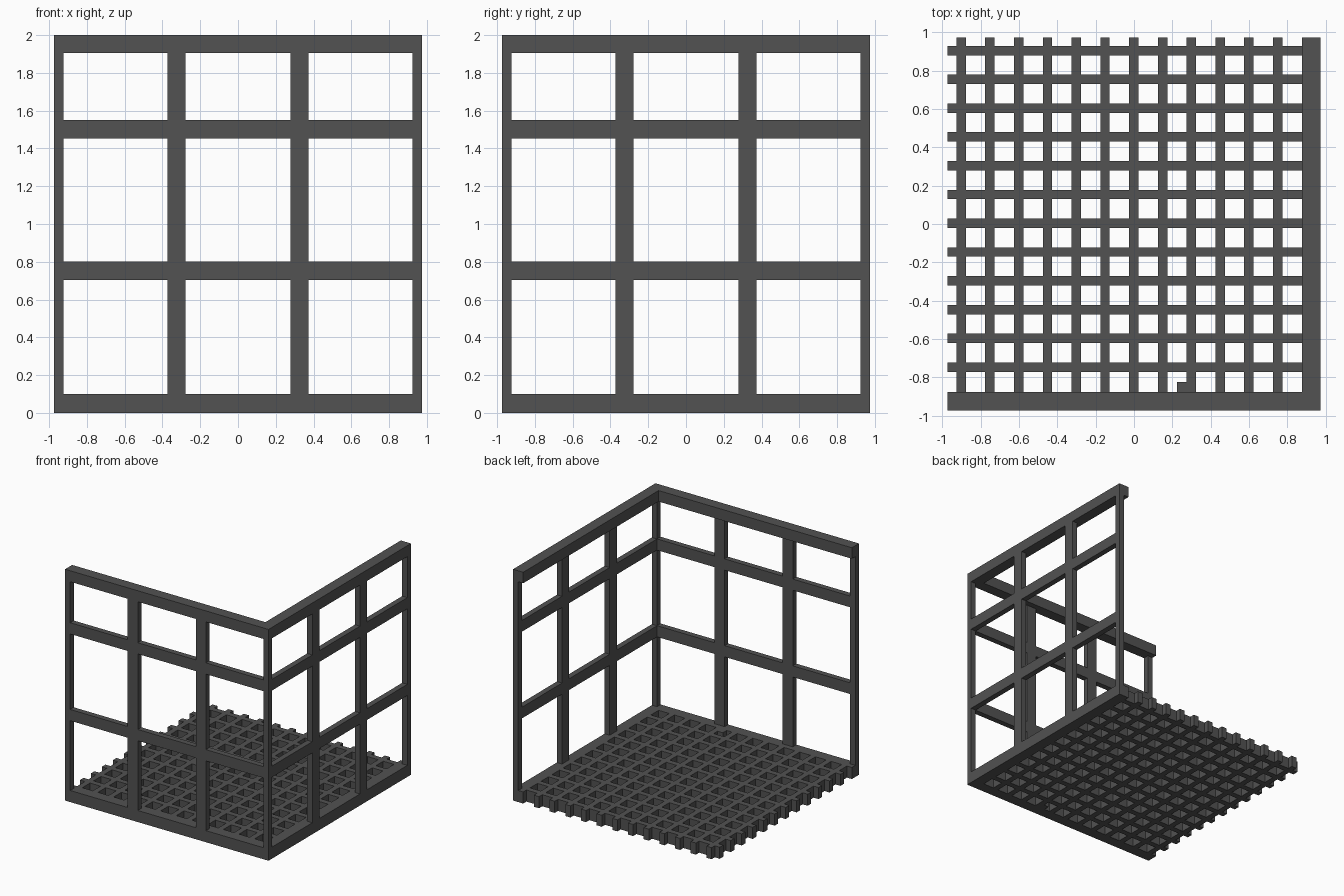
import bpy
import bmesh
from mathutils import Matrix, Vector

cube = bpy.data.objects.get("Cube")
if cube:
    bpy.data.objects.remove(cube, do_unlink=True)

HALF = 0.973      # half of the footprint
HEIGHT = 2.0
BEAM = 0.097      # face width of beams
THIN = 0.049      # thickness of posts and grating bars

grey = bpy.data.materials.new("dark grey metal")
grey.use_nodes = True
colour = (0.084, 0.084, 0.084, 1.0)
grey.diffuse_color = colour
grey.node_tree.nodes["Principled BSDF"].inputs["Base Color"].default_value = colour


def box(name, x, y, z, turn=False):
    """Box from (min, max) ranges; turn moves it from the front wall to the side wall."""
    size = Vector((x[1] - x[0], y[1] - y[0], z[1] - z[0]))
    centre = Vector((x[0] + x[1], y[0] + y[1], z[0] + z[1])) / 2
    matrix = Matrix.Translation(centre) @ Matrix.Diagonal(size).to_4x4()
    if turn:
        matrix = Matrix.Rotation(1.5707963267948966, 4, 'Z') @ matrix
    bm = bmesh.new()
    bmesh.ops.create_cube(bm, size=1.0, matrix=matrix)
    mesh = bpy.data.meshes.new(name)
    bm.to_mesh(mesh)
    bm.free()
    mesh.materials.append(grey)
    obj = bpy.data.objects.new(name, mesh)
    bpy.context.collection.objects.link(obj)
    return obj


# Two identical window-frame walls meeting at a corner
thick = (-HALF, -HALF + BEAM)
slim = (-HALF, -HALF + THIN)
full = (-HALF, HALF)
for wall, turn in (("front", False), ("side", True)):
    box(wall + "_bottom_beam", full, thick, (0, 0.1), turn)
    box(wall + "_top_beam", full, thick, (HEIGHT - 0.095, HEIGHT), turn)
    for label, z in (("lower", 0.752), ("upper", 1.502)):
        box(f"{wall}_{label}_rail", full, slim, (z - BEAM / 2, z + BEAM / 2), turn)
    for label, x in (("first", -0.326), ("second", 0.326)):
        box(f"{wall}_{label}_post", (x - BEAM / 2, x + BEAM / 2), slim, (0.1, 1.905), turn)
    for label, a, b in (("start", -HALF, -HALF + THIN), ("end", HALF - THIN, HALF)):
        box(f"{wall}_{label}_post", (a, b), slim, (0.1, 1.905), turn)

# Floor grating: crossing bars whose free ends stick out
for i in range(12):
    x = -0.901 + i * 0.15
    y = 0.904 - i * 0.15
    box(f"floor_long_bar_{i + 1}", (x - THIN / 2, x + THIN / 2),
        (-HALF + BEAM, HALF), (0, 0.1))
    box(f"floor_cross_bar_{i + 1}", (-HALF, HALF - BEAM),
        (y - THIN / 2, y + THIN / 2), (0, 0.1))

# Small filler block beside the front beam
box("floor_corner_block", (0.224, 0.276), (-0.876, -0.824), (0, 0.1))
